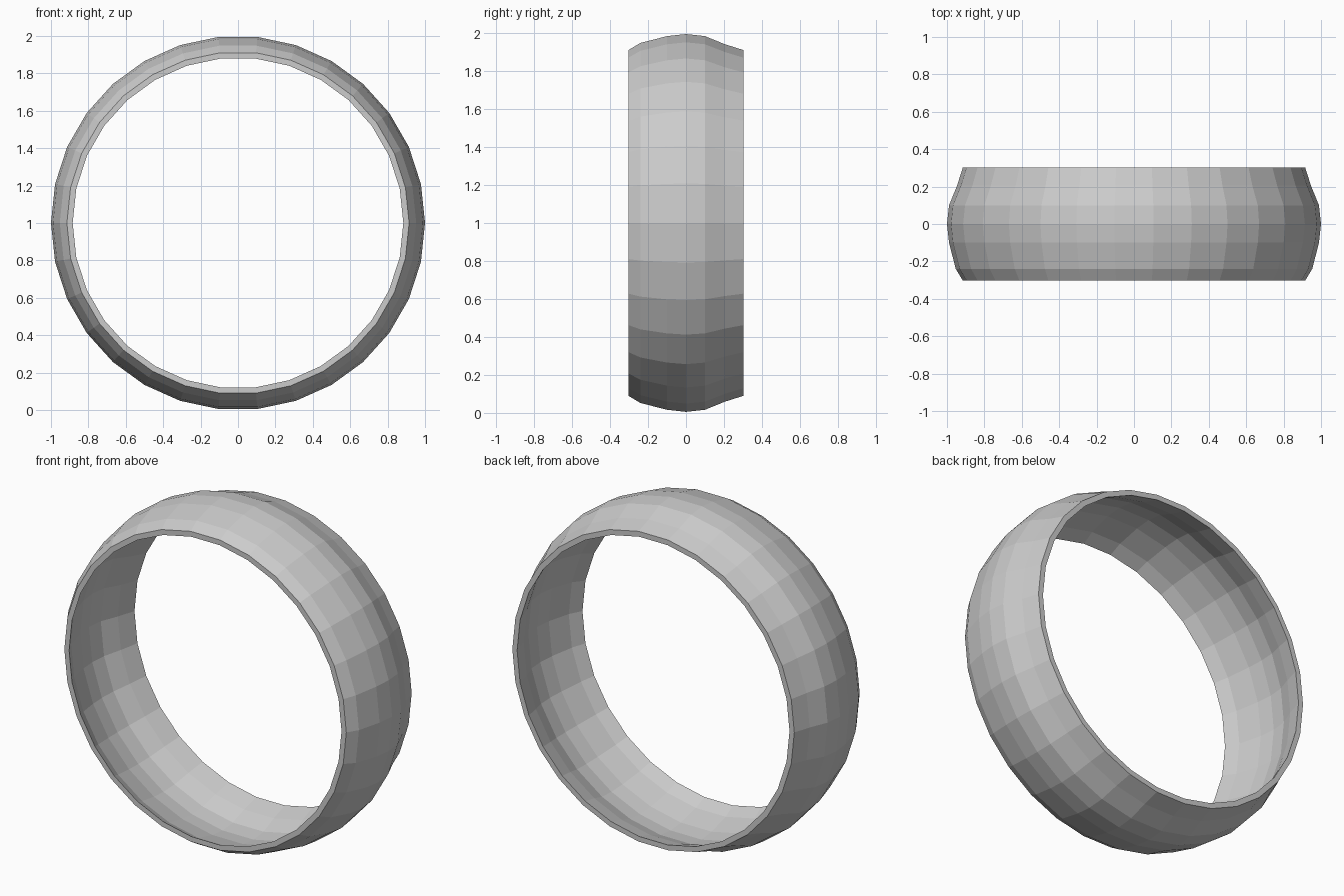
import bpy, bmesh, math

if "Cube" in bpy.data.objects:
    bpy.data.objects.remove(bpy.data.objects["Cube"])

SIDES = 30
CENTRE_Z = 1.0

# Closed band cross-section: (y, radius), outer face front to back, then inner face back to front
outer = [(-0.303, 0.915), (-0.24, 0.953), (-0.1, 0.989), (0.0, 1.0),
         (0.1, 0.989), (0.205, 0.946), (0.303, 0.915)]
inner = [(0.303, 0.884), (0.195, 0.917), (0.095, 0.957), (0.0, 0.967),
         (-0.095, 0.957), (-0.23, 0.922), (-0.303, 0.884)]
profile = outer + inner

# Ring band: revolve the cross-section around the y axis
bm = bmesh.new()
rings = []
for i in range(SIDES):
    a = 2 * math.pi * i / SIDES
    rings.append([bm.verts.new((r * math.cos(a), y, CENTRE_Z + r * math.sin(a)))
                  for y, r in profile])
n = len(profile)
for i in range(SIDES):
    p, q = rings[i], rings[(i + 1) % SIDES]
    for j in range(n):
        k = (j + 1) % n
        bm.faces.new((p[j], p[k], q[k], q[j]))
bmesh.ops.recalc_face_normals(bm, faces=bm.faces)

mesh = bpy.data.meshes.new("ring_band")
bm.to_mesh(mesh)
bm.free()
bpy.context.collection.objects.link(bpy.data.objects.new("ring_band", mesh))
